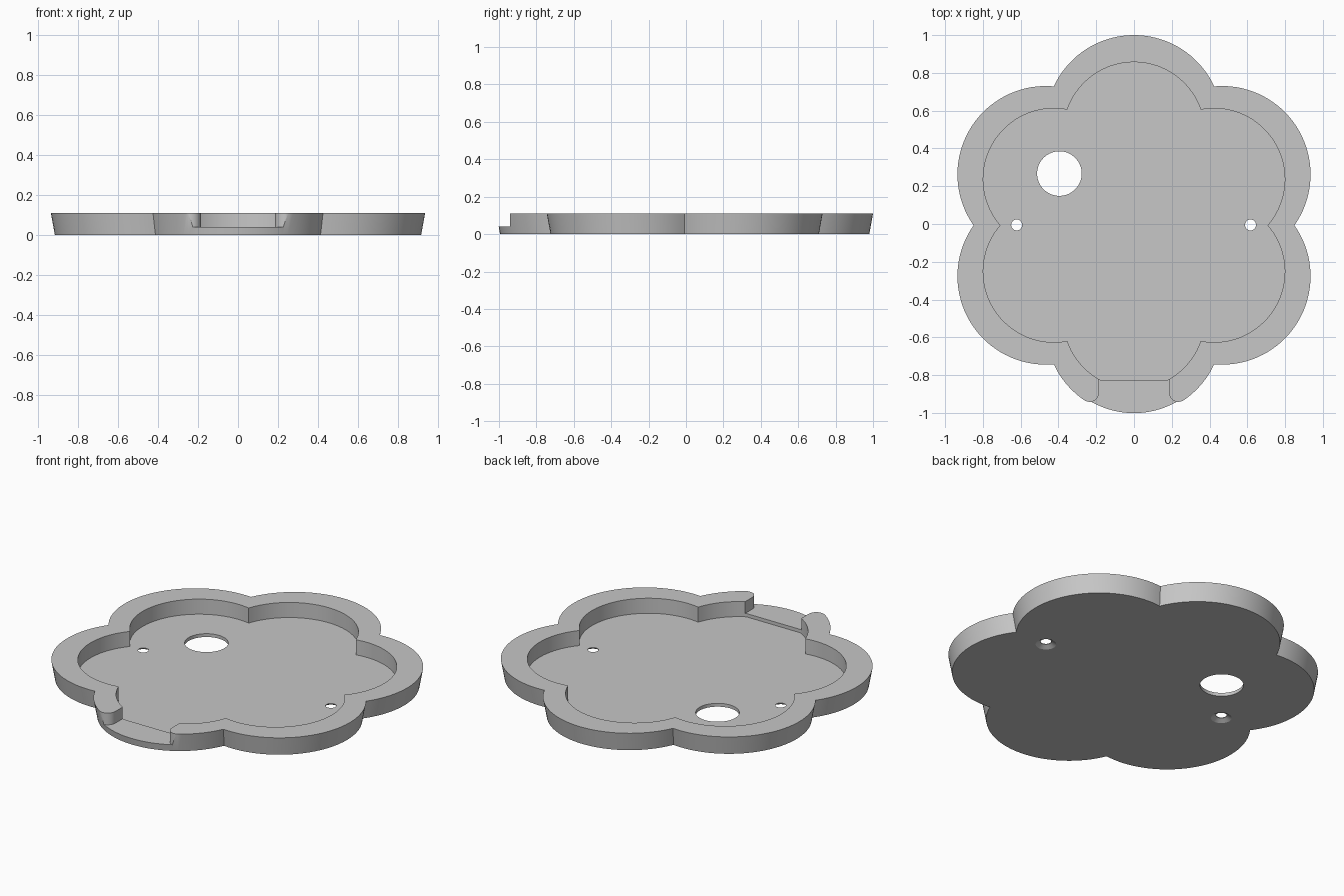
import bpy, bmesh
from math import sin, cos, pi, radians, sqrt, atan2

HEIGHT, FLOOR, TONGUE = 0.11, 0.02, 0.04
CENTRE_Y = -0.007
GAP = 0.185          # half width of the opening in the rim
LIP_Y = -0.825       # where the recess stops in front of the opening

cube = bpy.data.objects.get("Cube")
if cube:
    bpy.data.objects.remove(cube, do_unlink=True)

grey = bpy.data.materials.new("light_grey")
grey.use_nodes = True
grey.diffuse_color = (0.57, 0.57, 0.57, 1)
grey.node_tree.nodes["Principled BSDF"].inputs["Base Color"].default_value = grey.diffuse_color


def flower(dist, radius, steps=36):
    """Outline of six overlapping circles placed around the centre."""
    cusp = dist * cos(pi / 6) + sqrt(radius ** 2 - (dist / 2) ** 2)
    spread = atan2(cusp * sin(pi / 6), cusp * cos(pi / 6) - dist)
    points = []
    for k in range(6):
        axis = pi / 2 + k * pi / 3
        for i in range(steps):
            a = axis - spread + 2 * spread * i / steps
            points.append((dist * cos(axis) + radius * cos(a),
                           CENTRE_Y + dist * sin(axis) + radius * sin(a)))
    return points


def circle(x, y, radius, steps=48):
    return [(x + radius * cos(2 * pi * i / steps), y + radius * sin(2 * pi * i / steps))
            for i in range(steps)]


def loft(name, levels):
    """Closed solid through a stack of (z, outline) levels."""
    bm = bmesh.new()
    rings = [[bm.verts.new((x, y, z)) for x, y in outline] for z, outline in levels]
    for low, high in zip(rings, rings[1:]):
        for i in range(len(low)):
            j = (i + 1) % len(low)
            bm.faces.new((low[i], low[j], high[j], high[i]))
    bm.faces.new(rings[0][::-1])
    bm.faces.new(rings[-1])
    bmesh.ops.recalc_face_normals(bm, faces=bm.faces)
    mesh = bpy.data.meshes.new(name)
    bm.to_mesh(mesh)
    bm.free()
    mesh.materials.append(grey)
    obj = bpy.data.objects.new(name, mesh)
    bpy.context.collection.objects.link(obj)
    return obj


def cut(target, cutter):
    cutter.hide_render = True
    mod = target.modifiers.new("cut", "BOOLEAN")
    mod.operation = "DIFFERENCE"
    mod.solver = "EXACT"
    mod.object = cutter
    bpy.context.view_layer.objects.active = target
    bpy.ops.object.modifier_apply(modifier=mod.name)
    bpy.data.objects.remove(cutter, do_unlink=True)


# Tray body, flaring slightly towards the top
tray = loft("flower_tray", [(0, flower(0.539, 0.448)), (HEIGHT, flower(0.539, 0.468))])

# Recess with a straight front edge
recess = [(x, y) for x, y in flower(0.49, 0.374) if y > LIP_Y]
front = next(i for i, (x, y) in enumerate(recess) if x > 0 and y < -0.7
             and recess[i - 1][0] < 0)
edge_x = sqrt(0.374 ** 2 - (LIP_Y - CENTRE_Y + 0.49) ** 2)
recess[front:front] = [(-edge_x, LIP_Y), (edge_x, LIP_Y)]
cut(tray, loft("recess_cutter", [(FLOOR, recess), (0.2, recess)]))

# Opening in the front rim, leaving rounded wall ends and a low tongue
fillet = 0.05
fx = GAP + fillet
fy = CENTRE_Y - 0.539 - sqrt((0.468 - fillet) ** 2 - fx ** 2)
end_angle = 2 * pi + atan2(fy - CENTRE_Y + 0.539, fx)
side = [(GAP, -0.79)]
for i in range(13):
    a = pi + (end_angle - pi) * i / 12
    side.append((fx + fillet * cos(a), fy + fillet * sin(a)))
side.append((0.36, -1.1))
opening = side + [(-x, y) for x, y in reversed(side)]
cut(tray, loft("opening_cutter", [(TONGUE, opening), (0.2, opening)]))

# Large round hole
hole = circle(-0.395, 0.267, 0.118, 64)
cut(tray, loft("large_hole_cutter", [(-0.1, hole), (0.08, hole)]))

# Two screw holes, countersunk from below
for x in (-0.621, 0.617):
    wide, narrow = circle(x, -0.005, 0.056), circle(x, -0.005, 0.029)
    cut(tray, loft("screw_hole_cutter",
                   [(-0.05, wide), (0, wide), (0.016, narrow), (0.08, narrow)]))

# Smooth curved walls, crisp rims
bpy.ops.object.select_all(action="DESELECT")
tray.select_set(True)
bpy.context.view_layer.objects.active = tray
bpy.ops.object.shade_smooth_by_angle(angle=radians(25))
